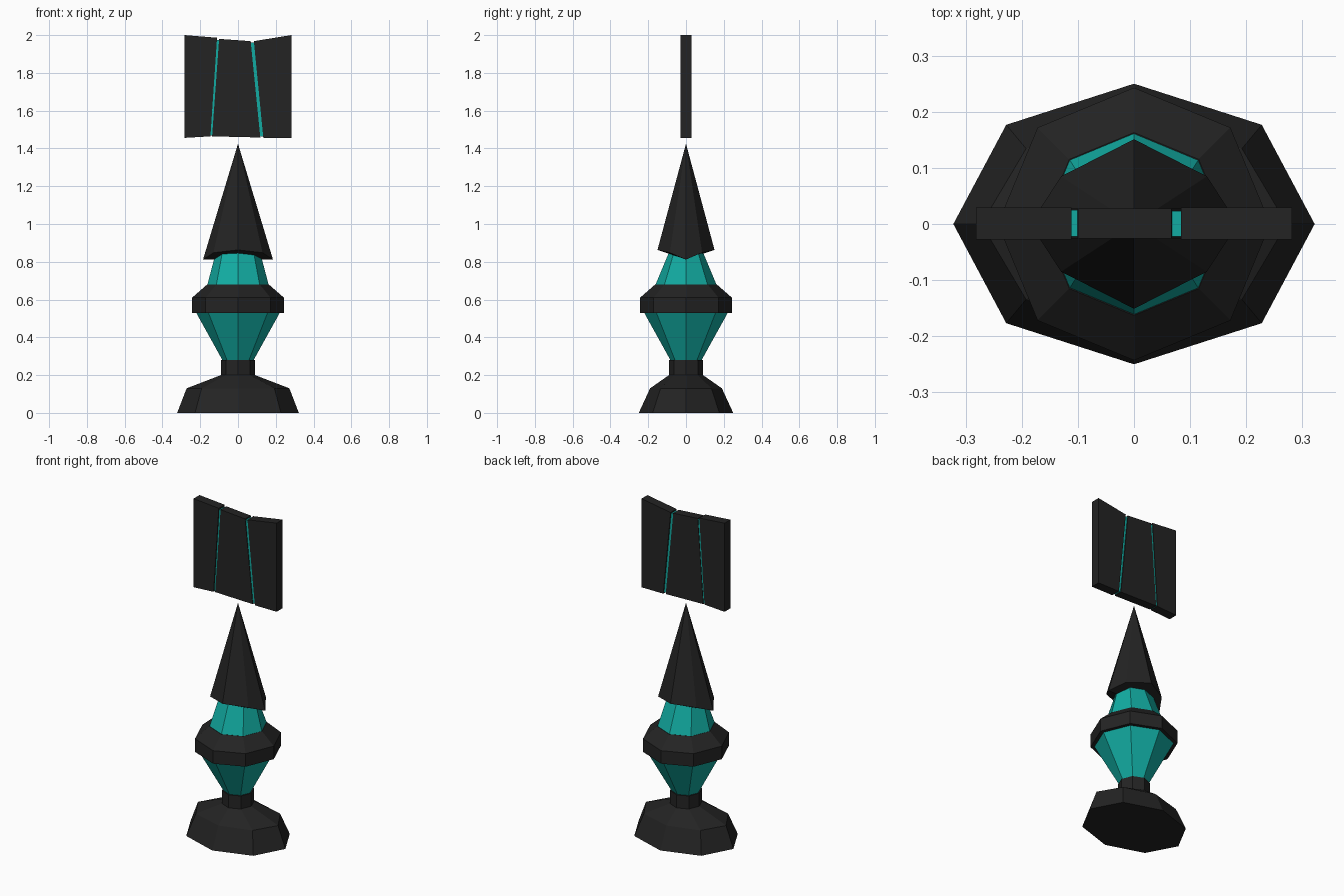
import bpy, bmesh, math

cube = bpy.data.objects.get("Cube")
if cube:
    bpy.data.objects.remove(cube)


def make_material(name, color):
    m = bpy.data.materials.new(name)
    m.use_nodes = True
    m.diffuse_color = color
    bsdf = next(n for n in m.node_tree.nodes if n.type == 'BSDF_PRINCIPLED')
    bsdf.inputs["Base Color"].default_value = color
    return m


BLACK = make_material("charcoal", (0.017, 0.017, 0.017, 1))
TEAL = make_material("teal", (0.006, 0.41, 0.36, 1))


def finish(name, bm, mat):
    bmesh.ops.recalc_face_normals(bm, faces=bm.faces)
    me = bpy.data.meshes.new(name)
    bm.to_mesh(me)
    bm.free()
    me.materials.append(mat)
    ob = bpy.data.objects.new(name, me)
    bpy.context.collection.objects.link(ob)
    return ob


def octagon_stack(name, rings, mat):
    """Loft eight-sided rings given as (x radius, y radius, height)."""
    bm = bmesh.new()
    loops = [[bm.verts.new((rx * math.cos(i * math.pi / 4),
                            ry * math.sin(i * math.pi / 4), z)) for i in range(8)]
             for rx, ry, z in rings]
    for a, b in zip(loops, loops[1:]):
        for i in range(8):
            j = (i + 1) % 8
            bm.faces.new((a[i], a[j], b[j], b[i]))
    bm.faces.new(loops[0])
    bm.faces.new(loops[-1])
    return finish(name, bm, mat)


def slab(name, outline, y0, y1, mat):
    """Extrude an x-z outline from y0 to y1."""
    bm = bmesh.new()
    front = [bm.verts.new((x, y0, z)) for x, z in outline]
    back = [bm.verts.new((x, y1, z)) for x, z in outline]
    bm.faces.new(front)
    bm.faces.new(back)
    n = len(outline)
    for i in range(n):
        j = (i + 1) % n
        bm.faces.new((front[i], front[j], back[j], back[i]))
    return finish(name, bm, mat)


# Foot and neck
octagon_stack("base", [(.322, .25, 0), (.272, .19, .13), (.09, .09, .20)], BLACK)
octagon_stack("neck", [(.09, .09, .19), (.09, .09, .28)], BLACK)

# Teal body with dark collar
octagon_stack("lower_body", [(.08, .08, .275), (.224, .224, .535)], TEAL)
octagon_stack("collar", [(.243, .243, .53), (.243, .243, .61), (.163, .163, .68)], BLACK)
octagon_stack("upper_body", [(.163, .163, .675), (.117, .09, .85)], TEAL)

# Spire with a lower edge that dips at both sides
bm = bmesh.new()
rim = [bm.verts.new(p) for p in (
    (.185, 0, .812), (.13, .085, .848), (0, .151, .863), (-.13, .085, .848),
    (-.185, 0, .812), (-.13, -.085, .848), (0, -.151, .863), (.13, -.085, .848))]
apex = bm.verts.new((0, 0, 1.425))
for i in range(8):
    bm.faces.new((rim[i], rim[(i + 1) % 8], apex))
bm.faces.new(rim[0:5])
bm.faces.new([rim[4], rim[5], rim[6], rim[7], rim[0]])
finish("spire", bm, BLACK)

# Floating panel: three dark plates around a thin teal core
slab("left_plate", [(.134, 1.456), (.282, 1.456), (.282, 2.0), (.084, 1.968)],
     -.028, .029, BLACK)
slab("middle_plate", [(-.137, 1.464), (.118, 1.458), (.067, 1.968), (-.1, 1.98)],
     -.026, .028, BLACK)
slab("right_plate", [(-.282, 1.456), (-.146, 1.464), (-.111, 1.986), (-.282, 2.0)],
     -.028, .029, BLACK)
slab("left_seam", [(.115, 1.463), (.137, 1.463), (.087, 1.96), (.064, 1.96)],
     -.022, .023, TEAL)
slab("right_seam", [(-.149, 1.469), (-.134, 1.469), (-.097, 1.975), (-.114, 1.975)],
     -.022, .025, TEAL)
